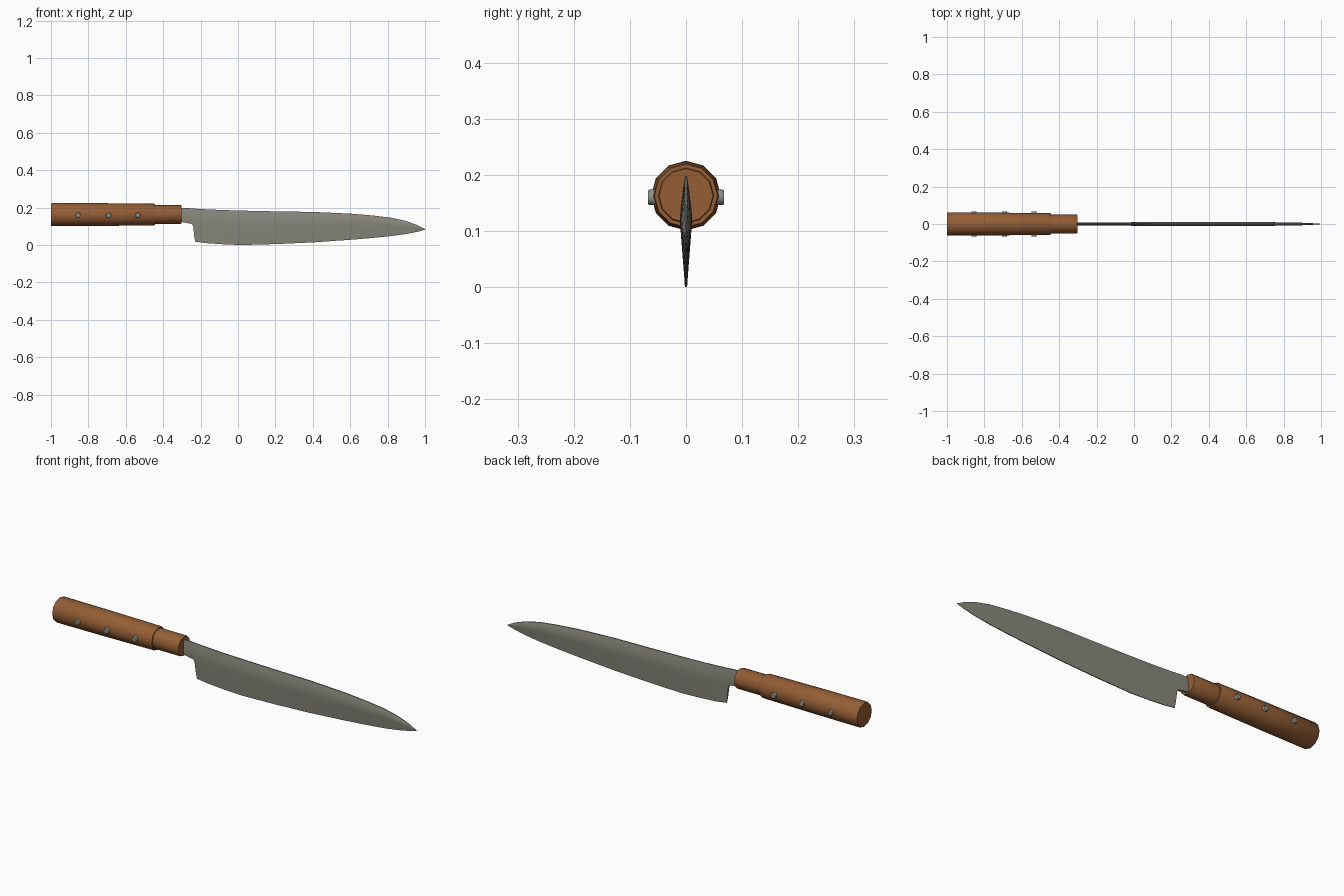
import bpy, bmesh, math

if "Cube" in bpy.data.objects:
    bpy.data.objects.remove(bpy.data.objects["Cube"])


def material(name, rgb):
    m = bpy.data.materials.new(name)
    m.diffuse_color = (*rgb, 1)
    m.use_nodes = True
    m.node_tree.nodes["Principled BSDF"].inputs["Base Color"].default_value = m.diffuse_color
    return m


WOOD = material("brown wood", (0.30, 0.112, 0.036))
STEEL = material("grey steel", (0.25, 0.245, 0.205))
PIN = material("rivet grey", (0.27, 0.29, 0.27))


def loft(name, rings, mat, angle):
    """Skin a list of equal closed rings and cap both ends."""
    bm = bmesh.new()
    loops = [[bm.verts.new(p) for p in ring] for ring in rings]
    n = len(loops[0])
    for a, b in zip(loops, loops[1:]):
        for i in range(n):
            j = (i + 1) % n
            bm.faces.new((a[i], a[j], b[j], b[i]))
    bm.faces.new(loops[0])
    bm.faces.new(loops[-1])
    bmesh.ops.recalc_face_normals(bm, faces=bm.faces)
    me = bpy.data.meshes.new(name)
    bm.to_mesh(me)
    bm.free()
    me.materials.append(mat)
    ob = bpy.data.objects.new(name, me)
    bpy.context.collection.objects.link(ob)
    bpy.ops.object.select_all(action='DESELECT')
    ob.select_set(True)
    bpy.context.view_layer.objects.active = ob
    bpy.ops.object.shade_smooth_by_angle(angle=math.radians(angle))
    return ob


def ring_x(x, r, z=0.163, n=12):
    """Round ring across the handle, with a corner at the top."""
    return [(x, r * math.sin(k * math.tau / n), z + r * math.cos(k * math.tau / n))
            for k in range(n)]


# Wooden grip and the thinner collar in front of it
loft("handle_grip", [ring_x(x, r) for x, r in
                     ((-1.0, 0.059), (-0.996, 0.062), (-0.75, 0.061), (-0.45, 0.058), (-0.445, 0.056))],
     WOOD, 40)
loft("handle_collar", [ring_x(-0.46, 0.05), ring_x(-0.306, 0.05), ring_x(-0.302, 0.048)], WOOD, 40)

# Rivets passing right through the grip
for i, x in enumerate((-0.855, -0.692, -0.535)):
    rings = [[(x + r * math.cos(k * math.tau / 12), y, 0.16 + r * math.sin(k * math.tau / 12))
              for k in range(12)]
             for y, r in ((-0.068, 0.012), (-0.065, 0.014), (0.065, 0.014), (0.068, 0.012))]
    loft(f"rivet_{i + 1}", rings, PIN, 40)

# Blade stations: x, spine z, edge z, half thickness
stations = [
    (-0.31, 0.192, 0.126, 0.007), (-0.297, 0.197, 0.122, 0.007),
    (-0.27, 0.198, 0.117, 0.008), (-0.247, 0.196, 0.113, 0.008),
    (-0.239, 0.1955, 0.10, 0.008), (-0.235, 0.195, 0.055, 0.008),
    (-0.229, 0.1945, 0.018, 0.008), (-0.17, 0.191, 0.010, 0.009),
    (-0.08, 0.187, 0.004, 0.009), (0.02, 0.184, 0.0, 0.010),
    (0.2, 0.180, 0.005, 0.011), (0.4, 0.177, 0.014, 0.011),
    (0.6, 0.168, 0.028, 0.011), (0.72, 0.158, 0.038, 0.010),
    (0.82, 0.146, 0.048, 0.009), (0.9, 0.128, 0.059, 0.007),
    (0.96, 0.106, 0.071, 0.004), (1.0, 0.085, 0.082, 0.001)]


def blade_ring(x, top, low, half, n=8):
    """Lens section: thickest a third of the way down, thin at the edge."""
    depth = max(top - low, 0.175) if x < -0.2 else top - low
    side = []
    for k in range(n + 1):
        z = top + (low - top) * k / n
        t = (top - z) / depth
        f = 0.25 + 0.75 * math.sin(t / 0.35 * math.pi / 2) if t < 0.35 else 1 - 0.8 * (t - 0.35) / 0.65
        side.append((half * f, z))
    return [(x, -y, z) for y, z in side] + [(x, y, z) for y, z in reversed(side)]


loft("blade", [blade_ring(*s) for s in stations], STEEL, 50)
